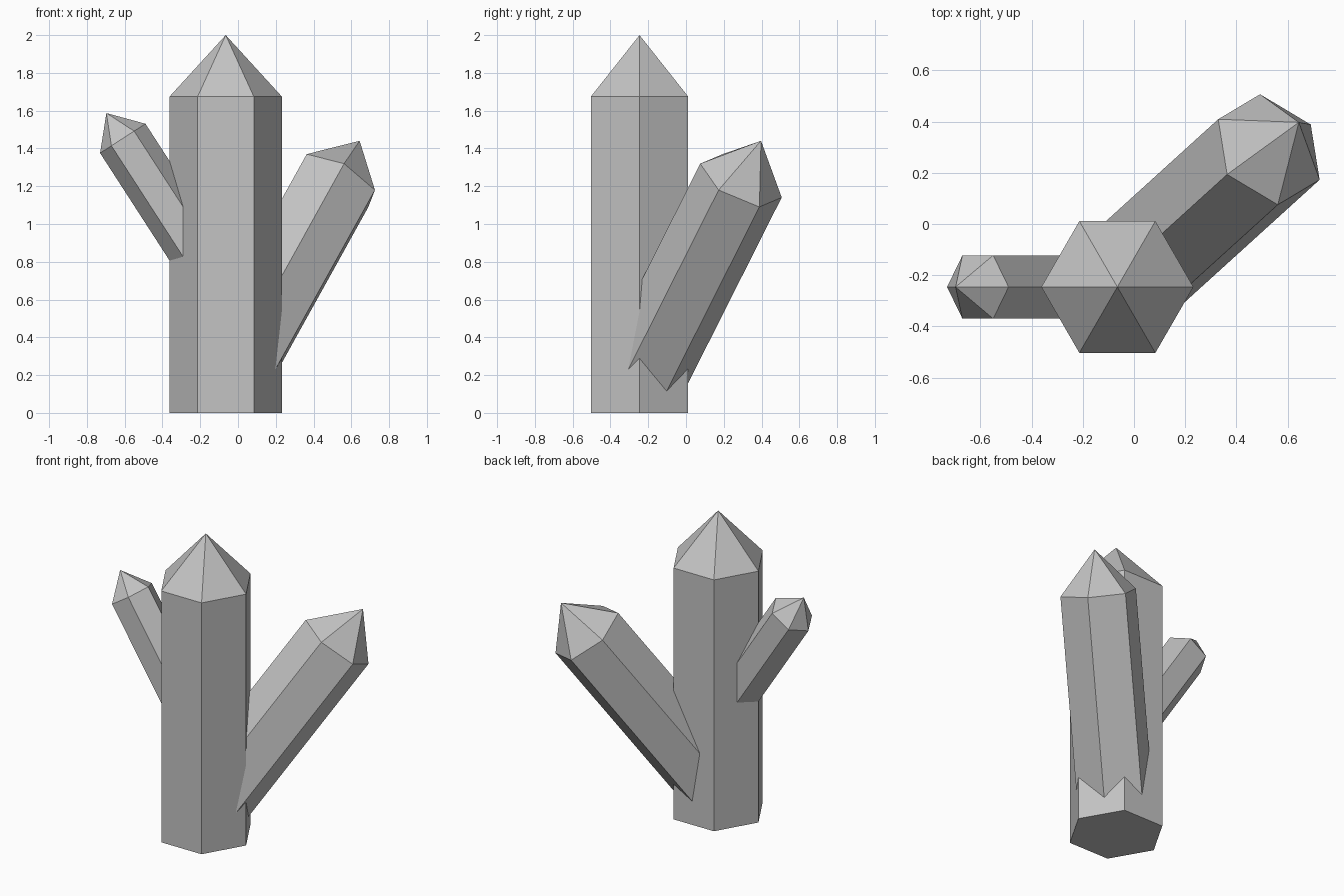
import bpy
import math
from mathutils import Vector

old = bpy.data.objects.get("Cube")
if old:
    bpy.data.objects.remove(old, do_unlink=True)

# Single stone colour
stone = bpy.data.materials.new("grey_crystal")
stone.use_nodes = True
grey = (0.55, 0.55, 0.55, 1)
stone.diffuse_color = grey
stone.node_tree.nodes["Principled BSDF"].inputs["Base Color"].default_value = grey


def crystal(name, shoulder, axis, corner, radius, length, tip):
    """Six-sided prism below the shoulder centre, with a pyramid point above it."""
    axis = Vector(axis).normalized()
    shoulder = Vector(shoulder)
    u = Vector(corner)
    u = (u - axis * u.dot(axis)).normalized()
    v = axis.cross(u)
    ring = [radius * (u * math.cos(i * math.pi / 3) + v * math.sin(i * math.pi / 3))
            for i in range(6)]
    verts = [shoulder - axis * length + p for p in ring]
    verts += [shoulder + p for p in ring]
    verts.append(shoulder + axis * tip)
    faces = [tuple(reversed(range(6)))]
    for i in range(6):
        j = (i + 1) % 6
        faces += [(i, j, j + 6, i + 6), (i + 6, j + 6, 12)]
    mesh = bpy.data.meshes.new(name)
    mesh.from_pydata(verts, [], faces)
    mesh.materials.append(stone)
    obj = bpy.data.objects.new(name, mesh)
    bpy.context.collection.objects.link(obj)
    return obj


# Upright main crystal
crystal("main_crystal", (-0.065, -0.246, 1.675), (0, 0, 1), (1, 0, 0), 0.297, 1.675, 0.325)
# Large crystal leaning to the back left
crystal("large_side_crystal", (0.527, 0.291, 1.23), (0.444, 0.403, 0.8),
        (0.035, -0.215, 0.09), 0.236, 1.33, 0.263)
# Small crystal leaning to the right
crystal("small_side_crystal", (-0.61, -0.246, 1.453), (-0.543, 0, 0.84),
        (0.84, 0, 0.543), 0.143, 1.0, 0.16)
